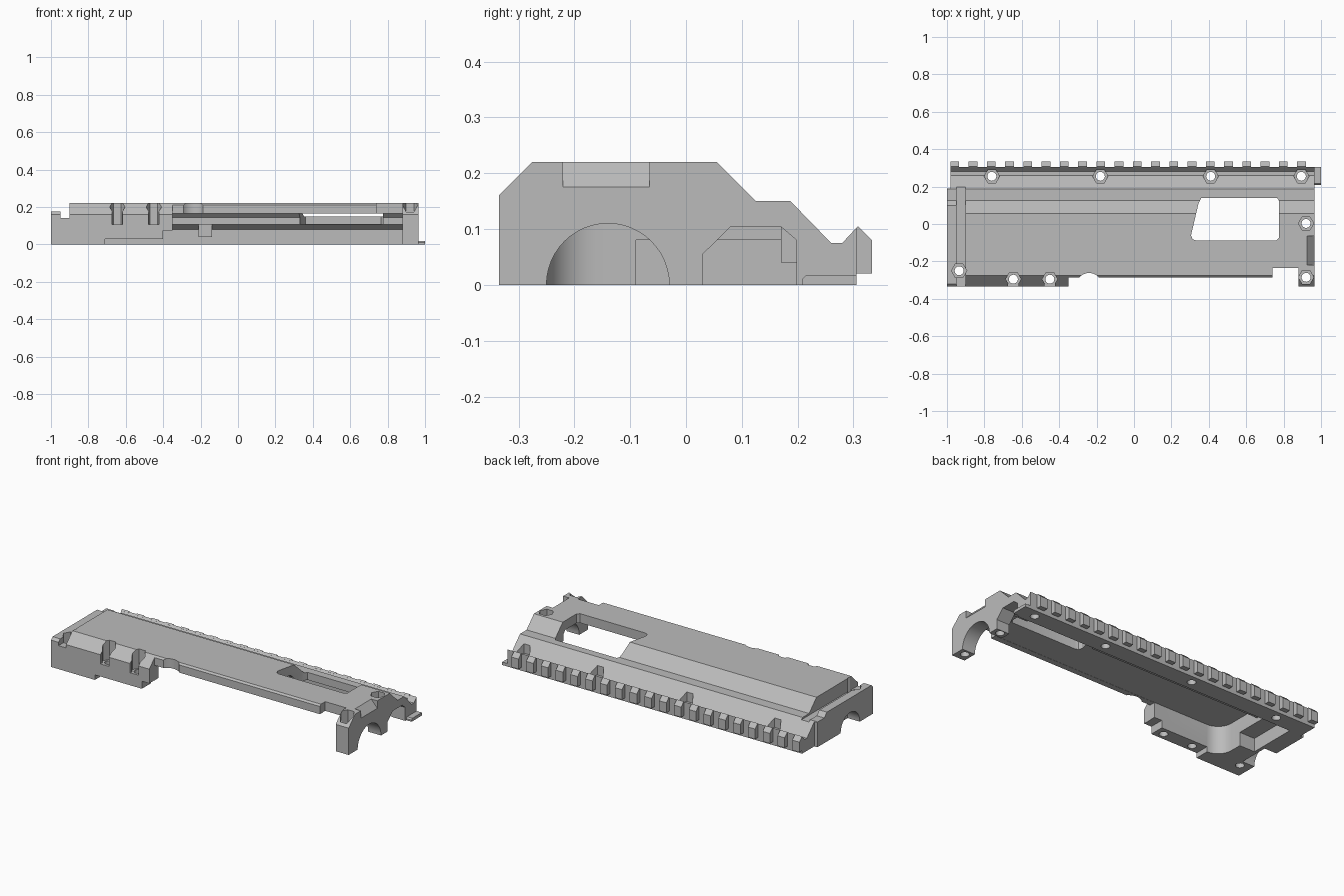
import bpy, bmesh, math

cube = bpy.data.objects.get("Cube")
if cube:
    bpy.data.objects.remove(cube, do_unlink=True)

grey = bpy.data.materials.new("plain_grey")
grey.use_nodes = True
grey.diffuse_color = (0.5, 0.5, 0.5, 1)
grey.node_tree.nodes["Principled BSDF"].inputs["Base Color"].default_value = (0.5, 0.5, 0.5, 1)


def prism(name, pts, axis, a, b, round_at=None):
    """Extrude a 2D outline along an axis: x takes (y,z), y takes (x,z), z takes (x,y)."""
    place = {"x": lambda p, t: (t, p[0], p[1]),
             "y": lambda p, t: (p[0], t, p[1]),
             "z": lambda p, t: (p[0], p[1], t)}[axis]
    bm = bmesh.new()
    lo, hi = ([bm.verts.new(place(p, t)) for p in pts] for t in (a, b))
    bm.faces.new(lo)
    bm.faces.new(hi)
    n = len(pts)
    for i in range(n):
        j = (i + 1) % n
        bm.faces.new((lo[i], lo[j], hi[j], hi[i]))
    if round_at:
        # round the upright edge standing at the given x, y
        x, y, r = round_at
        edges = [e for e in bm.edges
                 if all(abs(v.co.x - x) + abs(v.co.y - y) < 1e-4 for v in e.verts)]
        bmesh.ops.bevel(bm, geom=edges, offset=r, segments=8, profile=0.5, affect='EDGES')
    bmesh.ops.recalc_face_normals(bm, faces=bm.faces)
    mesh = bpy.data.meshes.new(name)
    bm.to_mesh(mesh)
    bm.free()
    obj = bpy.data.objects.new(name, mesh)
    mesh.materials.append(grey)
    bpy.context.scene.collection.objects.link(obj)
    return obj


def box(x0, x1, y0, y1, z0, z1):
    return prism("cutter", [(x0, y0), (x1, y0), (x1, y1), (x0, y1)], "z", z0, z1)


def ring(u, v, r, n, turn=0.0):
    return [(u + r * math.cos(turn + i * math.tau / n), v + r * math.sin(turn + i * math.tau / n))
            for i in range(n)]


def cut(obj, tool):
    tool.hide_render = True
    bpy.context.view_layer.objects.active = obj
    mod = obj.modifiers.new("cut", 'BOOLEAN')
    mod.operation = 'DIFFERENCE'
    mod.solver = 'EXACT'
    mod.object = tool
    bpy.ops.object.modifier_apply(modifier=mod.name)
    bpy.data.objects.remove(tool, do_unlink=True)


LOW, HIGH = -0.1, 0.4

# Main body: one long outline
body = prism("receiver_body", [
    (-0.335, 0), (-0.335, 0.16), (-0.275, 0.22), (0.055, 0.22), (0.125, 0.15), (0.187, 0.15),
    (0.26, 0.075), (0.28, 0.075), (0.305, 0.102), (0.305, 0)], "x", -1, 0.965)

# Underside cavity with a rounded end corner
cut(body, prism("cutter", [
    (-0.25, LOW), (-0.25, 0.165), (0.03, 0.165), (0.05, 0.145), (0.05, 0.105),
    (0.17, 0.105), (0.2, 0.08), (0.2, LOW)], "x", -0.8, 0.88, (-0.8, -0.25, 0.09)))
cut(body, box(-0.9, -0.79, -0.09, 0.198, LOW, 0.08))

# Open front side and the trimmed plate edge
cut(body, box(-0.35, 0.88, -0.5, -0.2, LOW, 0.164))
cut(body, box(-0.351, 0.75, -0.5, -0.285, LOW, HIGH))
cut(body, box(0.74, 0.879, -0.5, -0.235, LOW, HIGH))
cut(body, prism("cutter", ring(-0.24, -0.332, 0.07, 32), "z", LOW, HIGH))

# Stepped bottom of the front block
cut(body, box(-0.71, -0.3, -0.5, -0.23, LOW, 0.03))
cut(body, box(-0.4, -0.3, -0.5, -0.23, LOW, 0.075))

# End wall openings
cut(body, prism("cutter", ring(-0.14, 0, 0.11, 48), "x", 0.8, 1.1))
cut(body, prism("cutter", [
    (0.03, LOW), (0.03, 0.055), (0.08, 0.104), (0.17, 0.104), (0.198, 0.08), (0.198, LOW)],
    "x", 0.8, 1.1))
cut(body, prism("cutter", ring(-0.12, 0, 0.09, 48), "x", -1.1, -0.92))

# Cross groove, lowered lip and set-back rear corner
cut(body, box(-0.95, -0.9, -0.5, 0.5, 0.14, HIGH))
cut(body, box(-1.1, -0.94, -0.5, 0.5, 0.175, HIGH))
cut(body, box(-1.1, -0.98, 0.19, 0.5, LOW, HIGH))

# Sloped notch in the end wall
cut(body, prism("cutter", [(0.925, 0.22), (0.965, 0.175), (1.1, 0.175), (1.1, HIGH), (0.925, HIGH)],
                "y", -0.22, -0.065))

# Slanted window through the top
cut(body, prism("cutter", [
    (0.33, -0.088), (0.76, -0.088), (0.775, -0.075), (0.775, 0.125), (0.765, 0.14), (0.36, 0.14),
    (0.345, 0.11), (0.305, -0.06), (0.312, -0.08)], "z", 0.05, HIGH))

# Hexagonal screw pockets: x, y, floor height
screws = [(x, 0.255, 0.06) for x in (-0.76, -0.18, 0.41, 0.895)]
screws += [(-0.935, -0.25, 0.09), (-0.645, -0.295, 0.105), (-0.45, -0.295, 0.105),
           (0.92, 0.003, 0.15), (0.92, -0.285, 0.105)]
for x, y, floor in screws:
    cut(body, prism("cutter", ring(x, y, 0.041, 6), "z", floor, HIGH))
    cut(body, prism("cutter", ring(x, y, 0.024, 20), "z", LOW, HIGH))
    if y == -0.295:
        cut(body, box(x - 0.028, x + 0.028, -0.5, y - 0.026, floor, HIGH))

# Stop block on the rear inner wall
prism("inner_stop", [(0.17, 0.04), (0.17, 0.107), (0.205, 0.107), (0.205, 0.04)], "x", -0.21, -0.14)

# Thin tab on the end
prism("end_tab", [(0.208, 0), (0.208, 0.01), (0.216, 0.018), (0.305, 0.018), (0.305, 0)],
      "x", 0.95, 1)

# Rail teeth along the back
for i in range(20):
    x = -0.982 + i * 0.0976
    prism("rail_tooth", [(0.3, 0.02), (0.3, 0.097), (0.308, 0.105), (0.333, 0.08), (0.333, 0.02)],
          "x", x, x + 0.047)

# Smooth the curved walls, keep edges crisp
bpy.ops.object.select_all(action='DESELECT')
body.select_set(True)
bpy.context.view_layer.objects.active = body
bpy.ops.object.shade_smooth_by_angle(angle=math.radians(25))
